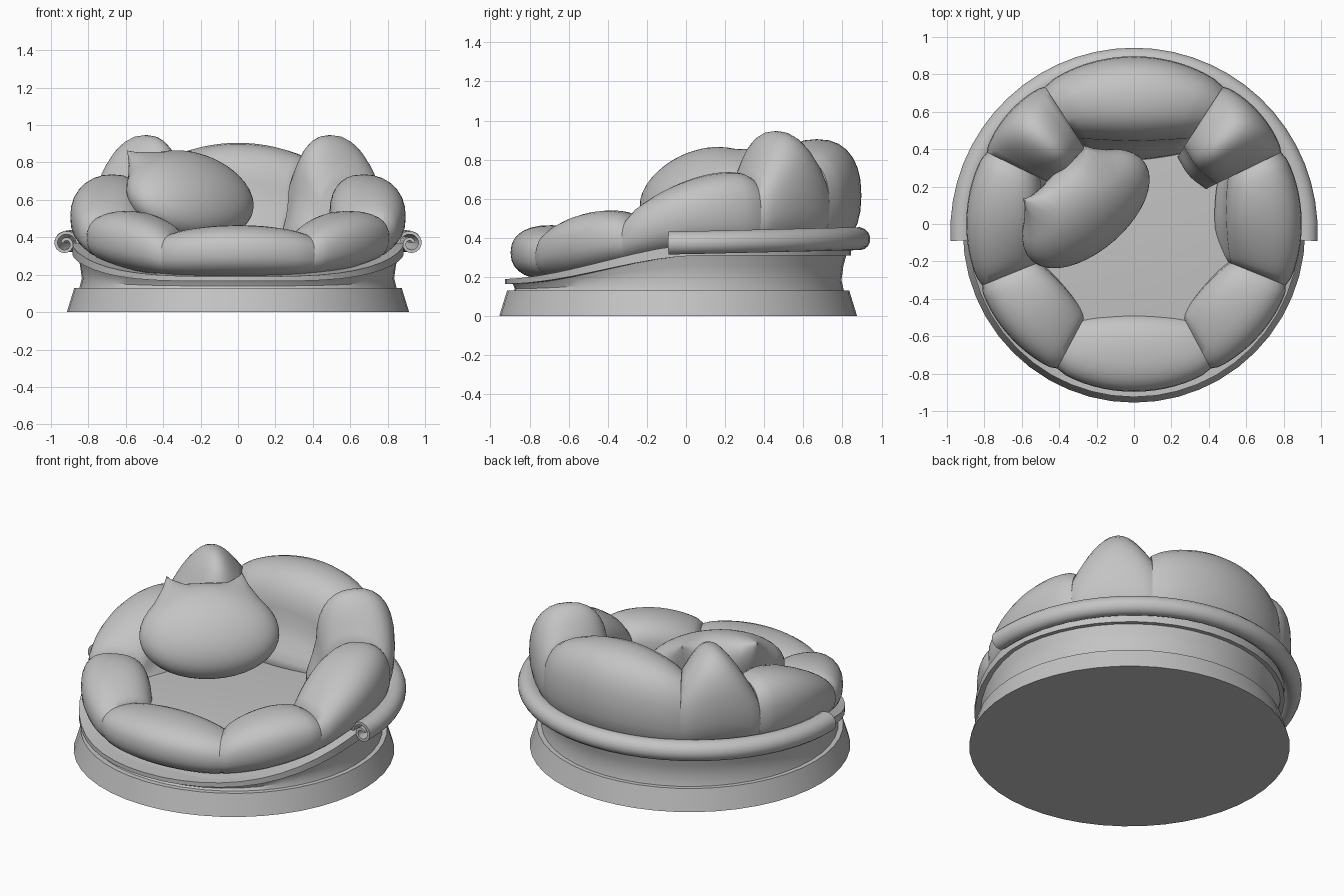
import bpy, bmesh
from math import sin, cos, pi, radians, copysign
from mathutils import Vector, Matrix

if "Cube" in bpy.data.objects:
    bpy.data.objects.remove(bpy.data.objects["Cube"])

grey = bpy.data.materials.new("soft_grey")
grey.use_nodes = True
grey.diffuse_color = (0.55, 0.55, 0.55, 1)
grey.node_tree.nodes["Principled BSDF"].inputs["Base Color"].default_value = (0.55, 0.55, 0.55, 1)

CY = -0.04      # centre of the stand in y
FLOOR = 0.38    # seat height


def finish(name, bm, angle=40, mirror=False):
    bmesh.ops.recalc_face_normals(bm, faces=bm.faces)
    mesh = bpy.data.meshes.new(name)
    bm.to_mesh(mesh)
    bm.free()
    mesh.materials.append(grey)
    ob = bpy.data.objects.new(name, mesh)
    bpy.context.collection.objects.link(ob)
    bpy.ops.object.select_all(action="DESELECT")
    ob.select_set(True)
    bpy.context.view_layer.objects.active = ob
    bpy.ops.object.shade_smooth_by_angle(angle=radians(angle))
    if mirror:
        ob.modifiers.new("Mirror", "MIRROR").use_bisect_axis[0] = False
    return ob


def loft(name, sections, wrap_profile=True, wrap_path=False, caps=True, **kw):
    """Skin a list of equal-length point loops."""
    bm = bmesh.new()
    rows = [[bm.verts.new(p) for p in s] for s in sections]
    n, m = len(rows), len(rows[0])
    for i in range(n if wrap_path else n - 1):
        a, b = rows[i], rows[(i + 1) % n]
        for j in range(m if wrap_profile else m - 1):
            k = (j + 1) % m
            bm.faces.new((a[j], a[k], b[k], b[j]))
    if caps and not wrap_path:
        bm.faces.new(rows[0])
        bm.faces.new(rows[-1])
    return finish(name, bm, **kw)


def polar(r, a, z, cy=0.0):
    return Vector((r * cos(a), cy + r * sin(a), z))


def rim_z(y):
    """Height of the sloping rim, low in front and high behind."""
    t = min(max(y + 0.92, 0), 1)
    return 0.165 + 0.145 * t * t * (3 - 2 * t)


TURN = [2 * pi * i / 48 for i in range(48)]

# Stand: tapered plinth, then a waisted shell reaching up to the rim
loft("plinth", [[polar(r, a, z, CY) for a in TURN]
                for r, z in ((0.915, 0), (0.875, 0.13), (0.82, 0.13))])


def shell_ring(t, r):
    return [polar(r, a, 0.12 + (rim_z(CY + r * sin(a)) + 0.02 - 0.12) * t, CY) for a in TURN]


loft("shell", [shell_ring(t, r) for t, r in
               ((0, 0.85), (0.3, 0.835), (0.65, 0.845), (1, 0.865))])


# Thin lip that follows the top of the shell
def lip_section(a):
    y = CY + 0.88 * sin(a)
    z, thick = rim_z(y), 0.025 + 0.035 * min(max(y + 0.92, 0), 1)
    return [polar(0.78, a, z, CY), polar(0.885, a, z, CY),
            polar(0.885, a, z + thick, CY), polar(0.78, a, z + thick, CY)]


loft("rim_lip", [lip_section(a) for a in TURN], wrap_path=True)

# Scrolled rail round the back half
STEPS = 22
spiral = []
for i in range(STEPS + 1):
    t = i / STEPS
    spiral.append((pi - 2.9 * pi * t, 0.076 - 0.05 * t))
inner = [(a, r - 0.017) for a, r in reversed(spiral)]


def rail_section(deg):
    a = radians(deg)
    zc = 0.366 + 0.022 * max(sin(a), 0)
    return [polar(0.924 + r * cos(b), a, zc + r * sin(b), CY) for b, r in spiral + inner]


loft("scroll_rail", [rail_section(-3 + 186 * i / 30) for i in range(31)])


# Padded ring: each cushion is a rounded section swept over an arc
def cushion(name, a0, a1, tops, dist, flare, power=1.0, mirror=False):
    mid, half = radians(a0 + a1) / 2, radians(a1 - a0) / 2
    start, peak, end = tops
    sections = []
    for i in range(17):
        u = -1 + i / 8
        a = mid + u * half
        bulge = max(1 - u * u, 0) ** power
        line = start + (end - start) * (u + 1) / 2
        top = line + (peak - (start + end) / 2) * bulge
        outer = 0.875 + 0.022 * bulge ** 0.5
        r_in = dist / cos(u * half) + 0.02 * (1 - bulge)
        low = rim_z(outer * sin(a)) + 0.02
        rc, rw = (outer + r_in) / 2, (outer - r_in) / 2
        zc, zh = (top + low) / 2, (top - low) / 2
        ring = []
        for k in range(28):
            b = 2 * pi * k / 28
            c, s = cos(b), sin(b)
            x = copysign(abs(c) ** 0.85, c)
            z = copysign(abs(s) ** 0.85, s)
            r = rc + rw * x
            if c < 0 and s < 0:     # inner wall spreads onto the seat
                r = r_in - flare * min(-s * 1.4, 1) + 0.25 * rw * (s * s) ** 3
            ring.append(polar(r, a, zc + zh * z))
        sections.append(ring)
    return loft(name, sections, angle=50, mirror=mirror)


cushion("front_cushion", -118, -62, (0.42, 0.465, 0.42), 0.48, 0.0, 0.8)
cushion("corner_cushions", -62, -22, (0.42, 0.53, 0.51), 0.50, 0.02, 0.7, mirror=True)
cushion("side_cushions", -22, 26, (0.51, 0.70, 0.71), 0.49, 0.07, 0.7, mirror=True)
cushion("ear_cushions", 26, 57, (0.71, 0.945, 0.79), 0.45, 0.07, 1.15, mirror=True)
cushion("back_cushion", 57, 123, (0.80, 0.905, 0.80), 0.44, 0.11, 0.8)

# Seat pad
loft("seat_pad", [[polar(r, a, z) for a in TURN]
                  for r, z in ((0.60, 0.25), (0.60, FLOOR - 0.01), (0.5, FLOOR), (0.1, FLOOR + 0.005))])

# Loose pillow with two pointed ears, leaning back in the corner
bm = bmesh.new()
bmesh.ops.create_uvsphere(bm, u_segments=40, v_segments=28, radius=1)
tips = [Vector((sx * 0.215, 0.37, -0.01)) for sx in (-1, 1)]
for v in bm.verts:
    x, y, z = v.co
    width = 0.40 * (1 - 0.08 * y)
    v.co = Vector((x * width, y * 0.285, z * 0.185))
    for tip in tips:
        gap = (Vector((v.co.x, v.co.y, v.co.z * 0.7)) - Vector((tip.x, 0.25, 0))).length
        w = max(1 - gap / 0.13, 0)
        v.co = v.co.lerp(tip, w ** 1.1)
turn, lean = radians(41), radians(45)
right = Vector((cos(turn), sin(turn), 0))
back = Vector((-sin(turn), cos(turn), 0))
up = back * sin(lean) + Vector((0, 0, cos(lean)))
face = right.cross(up)
pose = Matrix((right, up, face)).transposed().to_4x4()
bm.transform(Matrix.Translation((-0.265, 0.09, 0.625)) @ pose)
finish("eared_pillow", bm, angle=60)
